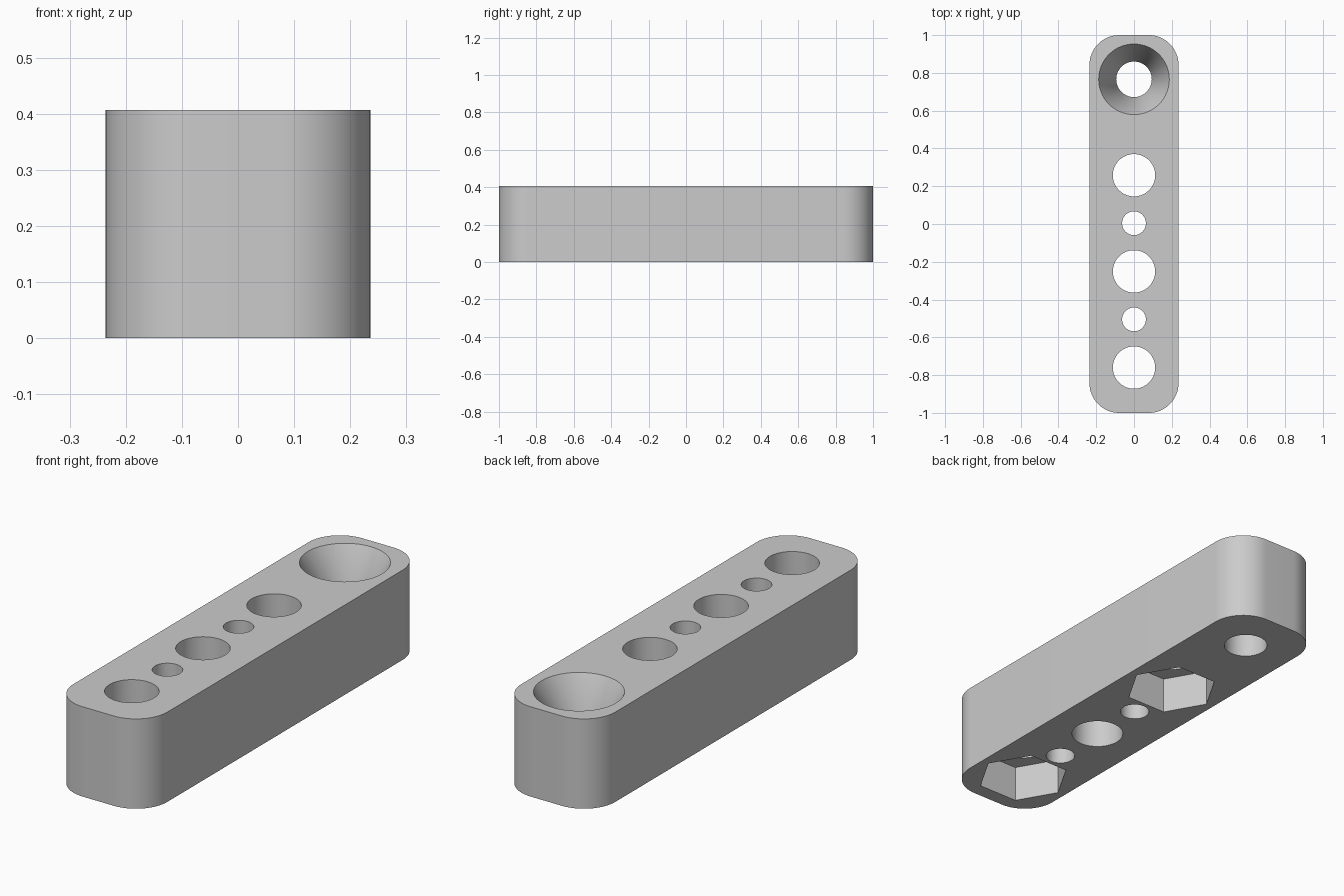
import bpy
import bmesh
from math import pi, cos, sin, radians

if "Cube" in bpy.data.objects:
    bpy.data.objects.remove(bpy.data.objects["Cube"])

WIDTH, LENGTH, HEIGHT, CORNER = 0.472, 2.0, 0.407, 0.158

grey = bpy.data.materials.new("light grey")
grey.use_nodes = True
colour = (0.6, 0.6, 0.6, 1)
grey.diffuse_color = colour
grey.node_tree.nodes["Principled BSDF"].inputs["Base Color"].default_value = colour


def stack(name, outlines):
    """Solid skinned through a list of closed outlines with equal point counts."""
    bm = bmesh.new()
    rings = [[bm.verts.new(p) for p in outline] for outline in outlines]
    for low, high in zip(rings, rings[1:]):
        for i in range(len(low)):
            j = (i + 1) % len(low)
            bm.faces.new((low[i], low[j], high[j], high[i]))
    bm.faces.new(rings[0][::-1])
    bm.faces.new(rings[-1])
    mesh = bpy.data.meshes.new(name)
    bm.to_mesh(mesh)
    bm.free()
    mesh.materials.append(grey)
    obj = bpy.data.objects.new(name, mesh)
    bpy.context.collection.objects.link(obj)
    return obj


def ring(y, radius, z, sides):
    return [(radius * cos(2 * pi * i / sides), y + radius * sin(2 * pi * i / sides), z)
            for i in range(sides)]


def rounded_outline(z, steps=16):
    points = []
    for quarter, (sx, sy) in enumerate([(1, 1), (-1, 1), (-1, -1), (1, -1)]):
        for i in range(steps + 1):
            a = (quarter + i / steps) * pi / 2
            points.append((sx * (WIDTH / 2 - CORNER) + CORNER * cos(a),
                           sy * (LENGTH / 2 - CORNER) + CORNER * sin(a), z))
    return points


# Round-cornered bar
bar = stack("drilled_bar", [rounded_outline(0), rounded_outline(HEIGHT)])

# Each cutter: y position, side count, (radius, z) profile
through = (-0.1, HEIGHT + 0.1)
cutters = []


def cutter(name, y, sides, profile):
    obj = stack(name, [ring(y, r, z, sides) for r, z in profile])
    obj.hide_render = True
    cutters.append(obj)


# Wide and narrow through holes
for y in (0.258, -0.251, -0.76):
    cutter("wide_hole", y, 64, [(0.112, z) for z in through])
for y in (0.004, -0.505):
    cutter("narrow_hole", y, 48, [(0.063, z) for z in through])

# Hexagonal nut pockets in the underside
for y in (0.258, -0.76):
    cutter("nut_pocket", y, 6, [(0.2, -0.1), (0.2, 0.167)])

# Countersunk hole, its cone carried on above the top face
cone = 0.19
cutter("countersunk_hole", 0.766, 64,
       [(0.094, -0.1), (0.094, HEIGHT - cone), (0.187 + 0.093 / 2, HEIGHT + cone / 2)])

# Cut, bake the result and drop the cutters
for obj in cutters:
    mod = bar.modifiers.new(obj.name, "BOOLEAN")
    mod.operation, mod.solver, mod.object = "DIFFERENCE", "EXACT", obj
baked = bpy.data.meshes.new_from_object(bar.evaluated_get(bpy.context.evaluated_depsgraph_get()))
bar.modifiers.clear()
bar.data = baked
for obj in cutters:
    bpy.data.objects.remove(obj)

bpy.ops.object.select_all(action="DESELECT")
bar.select_set(True)
bpy.context.view_layer.objects.active = bar
bpy.ops.object.shade_smooth_by_angle(angle=radians(30))
